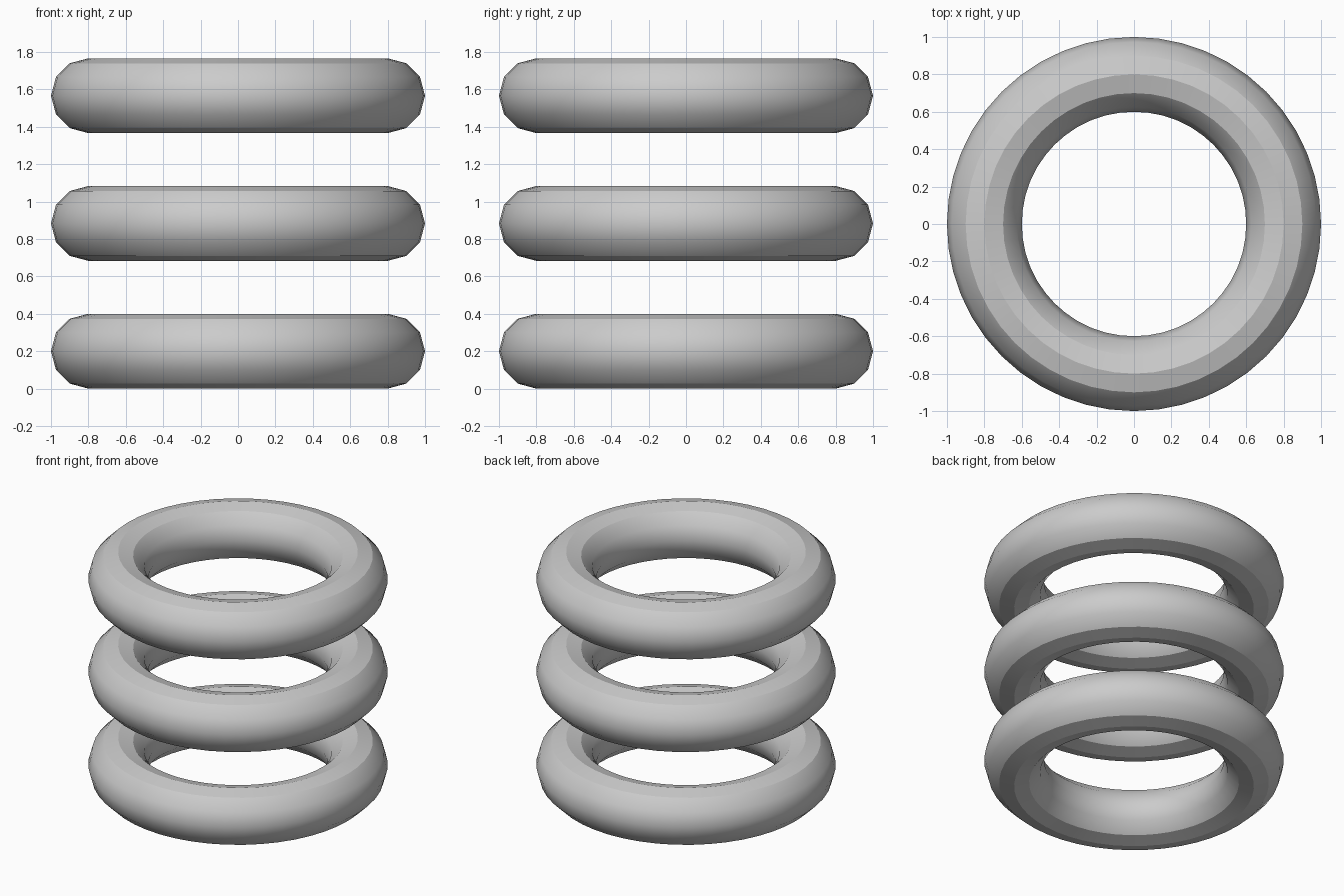
import bpy
import math

if "Cube" in bpy.data.objects:
    bpy.data.objects.remove(bpy.data.objects["Cube"])

RING_RADIUS = 0.8
TUBE_RADIUS = 0.2
SPACING = 0.683


def add_ring(name, z):
    bpy.ops.mesh.primitive_torus_add(
        major_radius=RING_RADIUS, minor_radius=TUBE_RADIUS,
        major_segments=48, minor_segments=12, location=(0, 0, z))
    ring = bpy.context.object
    ring.name = name
    # 30 degrees keeps the top and bottom bands crisp, the sides smooth
    bpy.ops.object.shade_smooth_by_angle(angle=math.radians(30))


# Three identical rings stacked with even gaps
for i, name in enumerate(("lower_ring", "middle_ring", "upper_ring")):
    add_ring(name, TUBE_RADIUS + i * SPACING)
